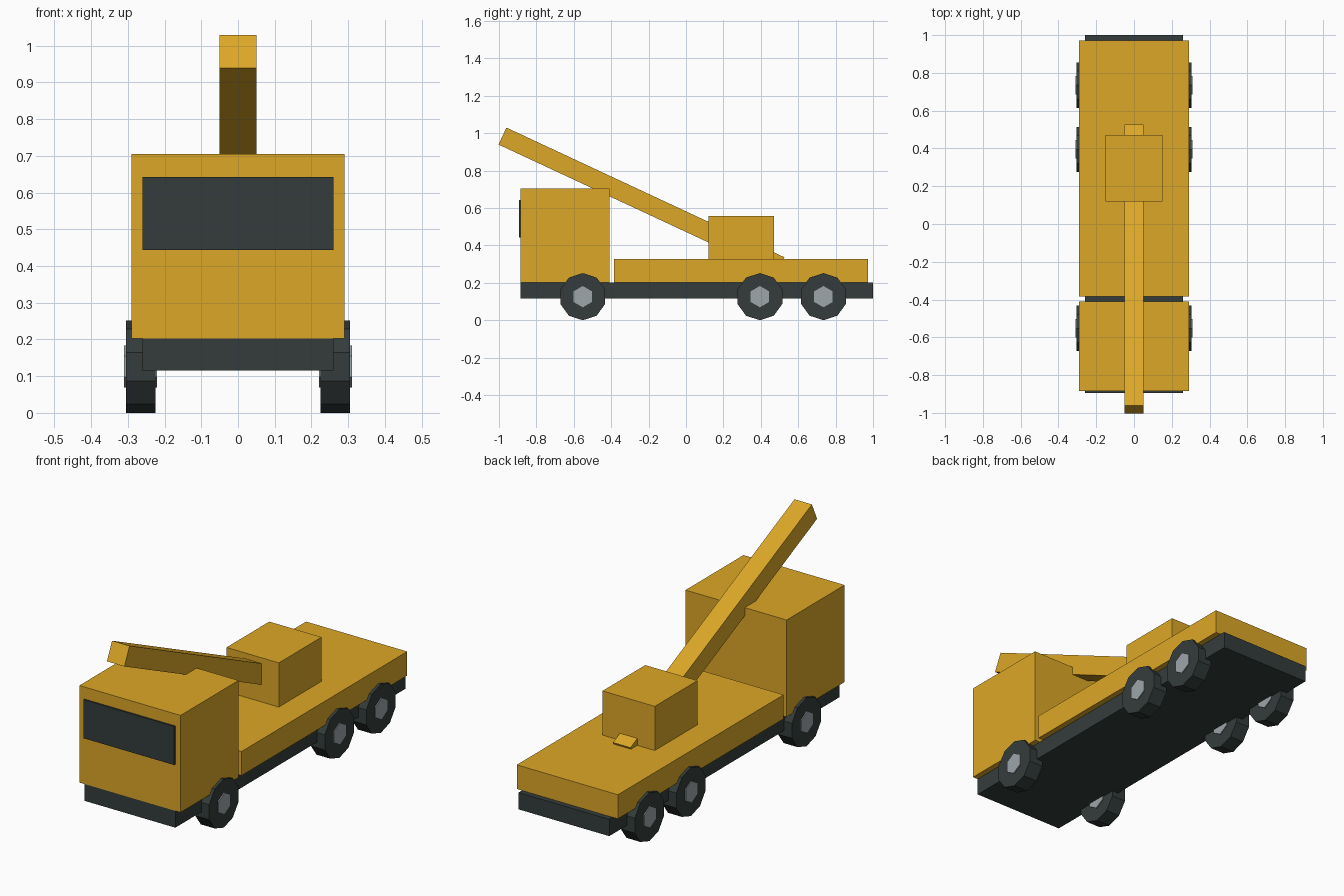
import bpy, math
from mathutils import Matrix

cube = bpy.data.objects.get("Cube")
if cube:
    bpy.data.objects.remove(cube, do_unlink=True)


def make_material(name, rgb):
    mat = bpy.data.materials.new(name)
    mat.use_nodes = True
    color = (*rgb, 1.0)
    mat.diffuse_color = color
    mat.node_tree.nodes["Principled BSDF"].inputs["Base Color"].default_value = color
    return mat


yellow = make_material("yellow_paint", (0.72, 0.39, 0.02))
dark = make_material("dark_rubber", (0.034, 0.046, 0.044))
grey = make_material("grey_metal", (0.34, 0.38, 0.40))


def box(name, x, y, z, mat):
    """Box spanning -x..x and the given y and z ranges."""
    centre = (0, sum(y) / 2, sum(z) / 2)
    bpy.ops.mesh.primitive_cube_add(size=1, location=centre)
    obj = bpy.context.object
    obj.name = name
    obj.data.transform(Matrix.Diagonal((2 * x, y[1] - y[0], z[1] - z[0], 1)))
    obj.data.materials.append(mat)
    return obj


def disc(name, sides, radius, width, location, mat):
    """Prism along x with one corner pointing up."""
    bpy.ops.mesh.primitive_cylinder_add(vertices=sides, radius=radius, depth=width,
                                        location=location)
    obj = bpy.context.object
    obj.name = name
    turn = Matrix.Rotation(math.pi / 2, 4, "X") @ Matrix.Rotation(0, 4, "Z")
    obj.data.transform(Matrix.Rotation(math.pi / 2, 4, "Z") @ turn)
    obj.data.materials.append(mat)
    return obj


# Body
box("chassis", 0.26, (-0.885, 1.0), (0.115, 0.202), dark)
box("cab", 0.29, (-0.885, -0.41), (0.202, 0.705), yellow)
box("windscreen", 0.26, (-0.894, -0.885), (0.443, 0.643), dark)
box("deck", 0.29, (-0.385, 0.972), (0.202, 0.327), yellow)
box("turret", 0.15, (0.12, 0.47), (0.327, 0.556), yellow)

# Boom, sloping up over the cab
boom = box("boom", 0.05, (-0.82, 0.82), (-0.05, 0.05), yellow)
boom.location = (0, -0.238, 0.638)
boom.rotation_euler.x = math.radians(-25)

# Three axles of wheels with hexagonal hubs
for axle, y in (("front", -0.552), ("middle", 0.395), ("rear", 0.735)):
    for side, s in (("left", 1), ("right", -1)):
        centre = (s * 0.265, y, 0.126)
        disc(f"{axle}_{side}_tyre", 10, 0.126, 0.08, centre, dark)
        disc(f"{axle}_{side}_hub", 6, 0.057, 0.09, centre, grey)
